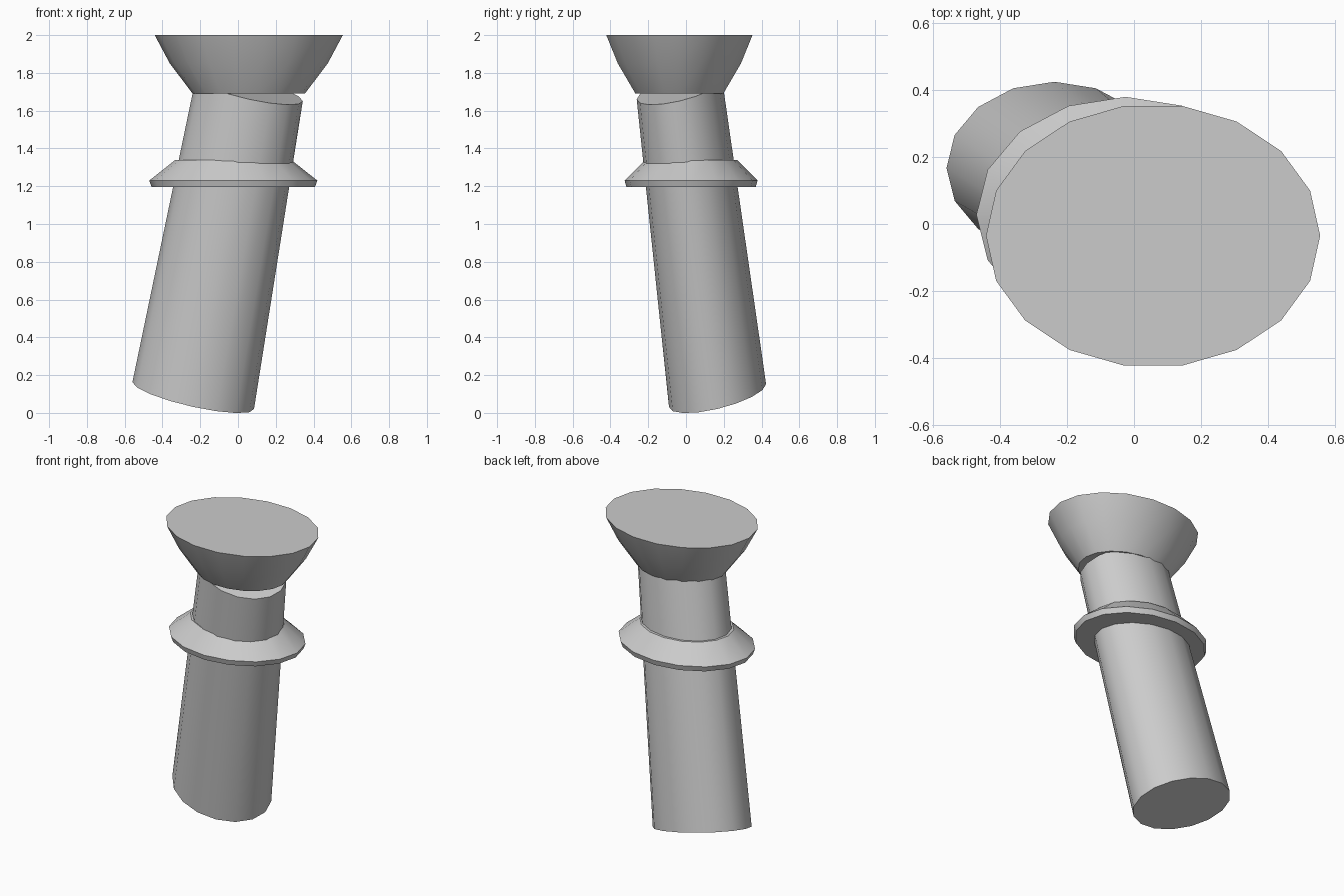
import bpy, bmesh, math

if "Cube" in bpy.data.objects:
    bpy.data.objects.remove(bpy.data.objects["Cube"], do_unlink=True)

# One plain grey for the whole model
grey = bpy.data.materials.new("plain_grey")
grey.use_nodes = True
colour = (0.6, 0.6, 0.6, 1)
grey.diffuse_color = colour
grey.node_tree.nodes["Principled BSDF"].inputs["Base Color"].default_value = colour


def loft(name, sides, rings, tilt=(0, 0)):
    """Closed solid through elliptical rings (centre x, y, z, radius x, radius y)."""
    bm = bmesh.new()
    loops = []
    for cx, cy, cz, rx, ry in rings:
        loop = []
        for i in range(sides):
            a = math.tau * i / sides
            dx, dy = rx * math.cos(a), ry * math.sin(a)
            loop.append(bm.verts.new((cx + dx, cy + dy, cz + tilt[0] * dx + tilt[1] * dy)))
        loops.append(loop)
    for low, high in zip(loops, loops[1:]):
        for i in range(sides):
            j = (i + 1) % sides
            bm.faces.new((low[i], low[j], high[j], high[i]))
    bm.faces.new(loops[0][::-1])
    bm.faces.new(loops[-1])
    mesh = bpy.data.meshes.new(name)
    bm.to_mesh(mesh)
    bm.free()
    mesh.materials.append(grey)
    obj = bpy.data.objects.new(name, mesh)
    bpy.context.collection.objects.link(obj)
    bpy.ops.object.select_all(action='DESELECT')
    obj.select_set(True)
    bpy.context.view_layer.objects.active = obj
    bpy.ops.object.shade_smooth_by_angle(angle=math.radians(35))
    return obj


# Leaning, slightly tapered shaft with slanted ends
loft("shaft", 16, [(-0.237, 0.167, 0.092, 0.322, 0.257),
                   (0.06, -0.035, 1.713, 0.283, 0.226)], tilt=(-0.22, 0.235))

# Level collar with a sloping upper face
cx, cy = -0.025, 0.027
loft("collar", 16, [(cx, cy, 1.195, 0.432, 0.342),
                    (cx, cy, 1.23, 0.445, 0.352),
                    (cx, cy, 1.34, 0.306, 0.243)])

# Flared head with a level top
cx, cy = 0.057, -0.035
loft("flared_head", 18, [(cx, cy, 1.69, 0.297, 0.236),
                         (cx, cy, 1.85, 0.418, 0.331),
                         (cx, cy, 2.0, 0.498, 0.393)])
